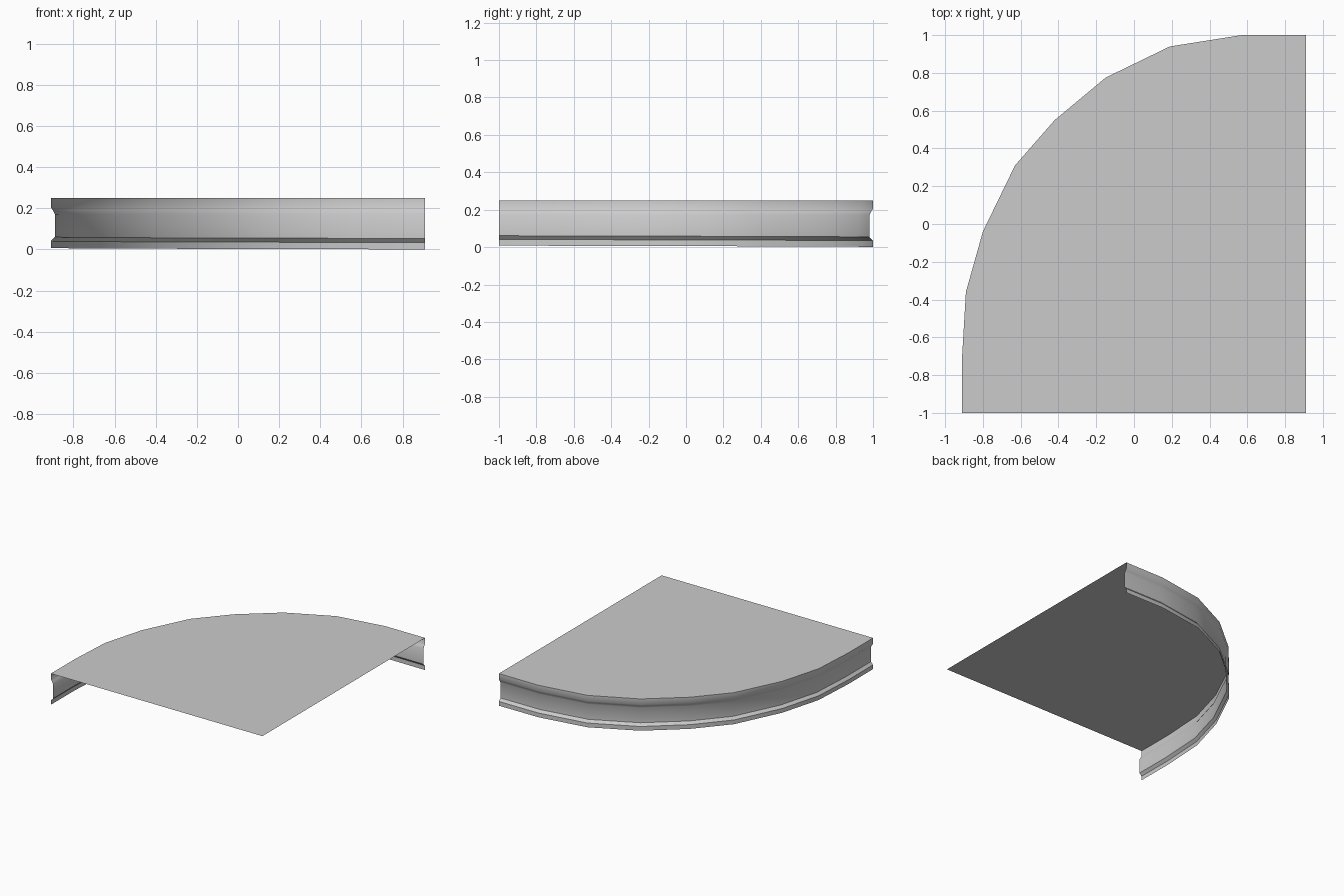
import bpy, math
from mathutils import Vector

cube = bpy.data.objects.get("Cube")
if cube:
    bpy.data.objects.remove(cube)

grey = bpy.data.materials.new("light grey")
grey.use_nodes = True
colour = (0.6, 0.6, 0.6, 1)
grey.diffuse_color = colour
grey.node_tree.nodes["Principled BSDF"].inputs["Base Color"].default_value = colour

TOP = 0.25
# Curved rim in plan, from the front end round to the back end
RIM = [Vector(p) for p in (
    (-0.91, -1), (-0.91, -0.70), (-0.89, -0.36), (-0.80, -0.04), (-0.63, 0.31),
    (-0.42, 0.55), (-0.15, 0.775), (0.19, 0.94), (0.57, 1), (0.91, 1))]
# Wall section: inward offset, height
WALL = [(0, TOP), (0, 0.205), (0.01, 0.19), (0.019, 0.172), (0.019, 0.053)]
LIP = [(0.019, 0.053), (0, 0.033), (0, 0)]
DROP = 0.008  # the lower edge sinks by this much along the rim


def add_object(name, verts, faces):
    mesh = bpy.data.meshes.new(name)
    mesh.from_pydata(verts, [], faces)
    mesh.materials.append(grey)
    obj = bpy.data.objects.new(name, mesh)
    bpy.context.collection.objects.link(obj)
    return obj


def inward(i):
    """Mitred inward direction at a rim point."""
    sides = []
    for a, b in ((i - 1, i), (i, i + 1)):
        if a >= 0 and b < len(RIM):
            d = (RIM[b] - RIM[a]).normalized()
            sides.append(Vector((d.y, -d.x)))
    n = sum(sides, Vector((0, 0))).normalized()
    return n / n.dot(sides[0])


def sweep(name, section):
    """Run an open section along the rim as a thin sheet."""
    verts, faces, k = [], [], len(section)
    for i, p in enumerate(RIM):
        lift = DROP * (1 - i / (len(RIM) - 1))
        for off, z in section:
            q = p + inward(i) * off
            verts.append((q.x, q.y, z + (lift if z < 0.1 else 0)))
    for i in range(len(RIM) - 1):
        for j in range(k - 1):
            a = i * k + j
            faces.append((a, a + k, a + k + 1, a + 1))
    obj = add_object(name, verts, faces)
    bpy.ops.object.select_all(action='DESELECT')
    obj.select_set(True)
    bpy.context.view_layer.objects.active = obj
    bpy.ops.object.shade_smooth_by_angle(angle=math.radians(41))
    return obj


# Flat top sheet, wound to face up
outline = [(p.x, p.y, TOP) for p in RIM] + [(0.91, -1, TOP)]
add_object("top_sheet", outline, [tuple(reversed(range(len(outline))))])

# Recessed wall and the projecting lip below it
sweep("curved_wall", WALL)
sweep("lower_lip", LIP)
